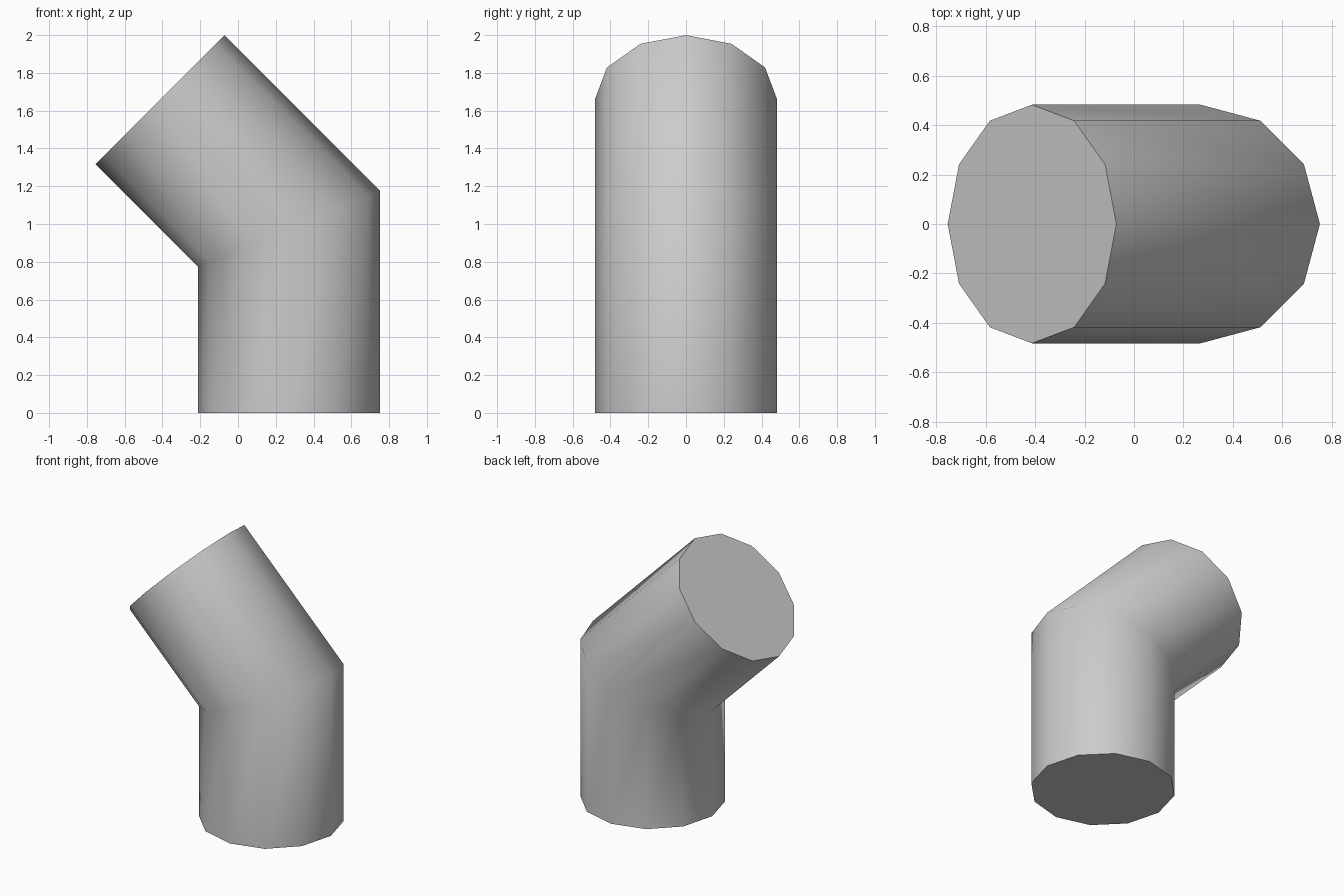
import bpy
import bmesh
import math
from mathutils import Matrix, Vector

if "Cube" in bpy.data.objects:
    bpy.data.objects.remove(bpy.data.objects["Cube"], do_unlink=True)

SIDES = 12
RADIUS = 0.483
BEND = math.radians(45)

# Plain grey material
grey = bpy.data.materials.new("light_grey")
grey.use_nodes = True
colour = (0.6, 0.6, 0.6, 1)
grey.diffuse_color = colour
grey.node_tree.nodes["Principled BSDF"].inputs["Base Color"].default_value = colour


def add_ring(bm, centre, tilt, stretch=1):
    """Circle of vertices leaning towards -x by the tilt angle."""
    turn = Matrix.Rotation(-tilt, 3, "Y")
    ring = []
    for i in range(SIDES):
        a = math.tau * i / SIDES
        local = Vector((RADIUS * stretch * math.cos(a), RADIUS * math.sin(a), 0))
        ring.append(bm.verts.new(Vector(centre) + turn @ local))
    return ring


# Pipe elbow: upright leg, mitred joint, leaning leg
bm = bmesh.new()
rings = [
    add_ring(bm, (0.27, 0, 0), 0),
    add_ring(bm, (0.27, 0, 0.975), BEND / 2, 1 / math.cos(BEND / 2)),
    add_ring(bm, (-0.413, 0, 1.658), BEND),
]
for low, high in zip(rings, rings[1:]):
    for i in range(SIDES):
        j = (i + 1) % SIDES
        bm.faces.new((low[i], low[j], high[j], high[i]))

# Flat end caps
bm.faces.new(rings[0][::-1])
bm.faces.new(rings[-1])
bmesh.ops.recalc_face_normals(bm, faces=bm.faces)

mesh = bpy.data.meshes.new("pipe_elbow")
bm.to_mesh(mesh)
bm.free()
mesh.materials.append(grey)
elbow = bpy.data.objects.new("pipe_elbow", mesh)
bpy.context.collection.objects.link(elbow)

# Smooth walls and joint, crisp cap rims
bpy.ops.object.select_all(action="DESELECT")
elbow.select_set(True)
bpy.context.view_layer.objects.active = elbow
bpy.ops.object.shade_smooth_by_angle(angle=math.radians(60))
